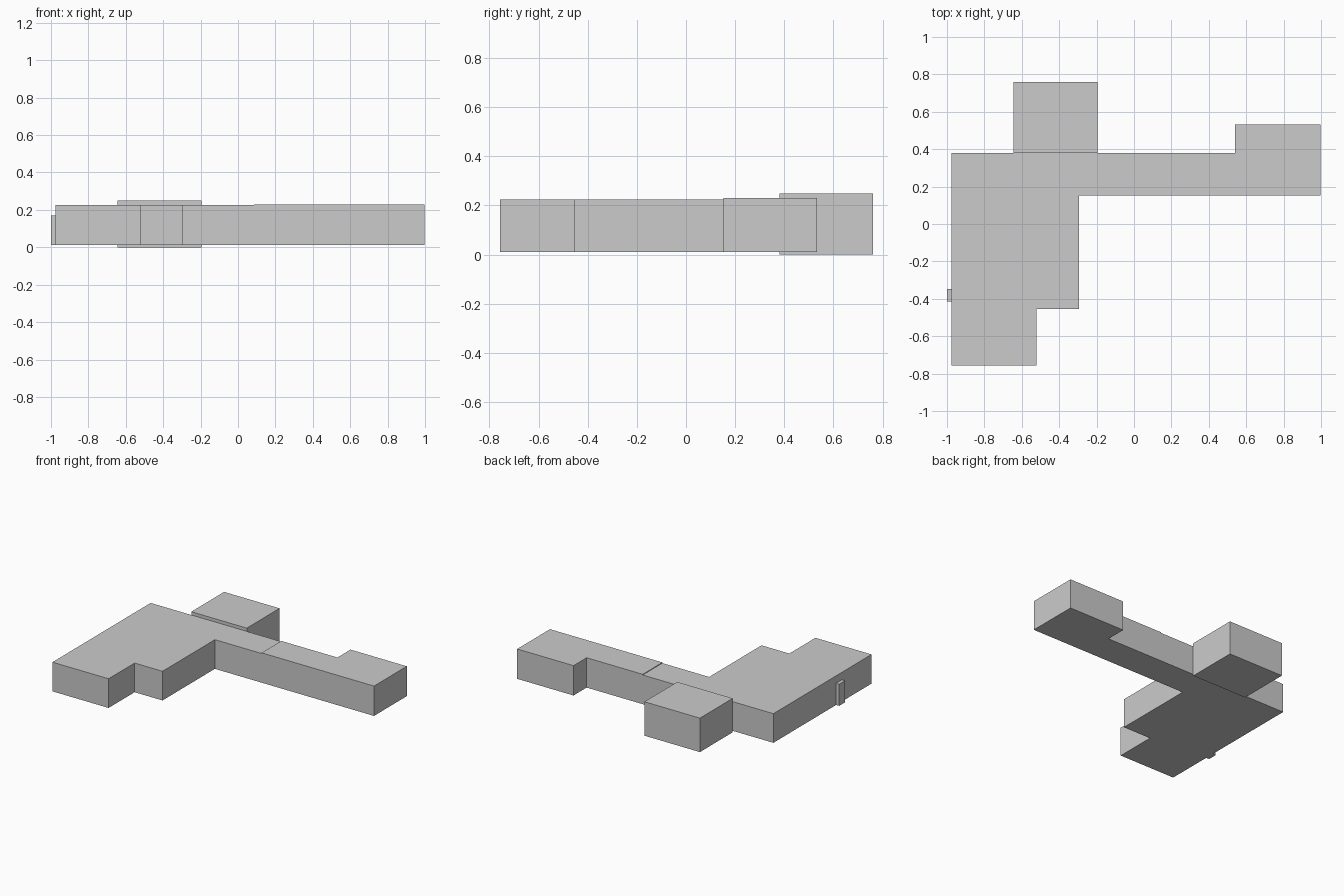
import bpy
import bmesh

if "Cube" in bpy.data.objects:
    bpy.data.objects.remove(bpy.data.objects["Cube"])


def prism(name, outline, z0, z1):
    """Extrude a counter-clockwise footprint from z0 to z1."""
    bm = bmesh.new()
    base = bm.faces.new([bm.verts.new((x, y, z0)) for x, y in outline])
    top = bmesh.ops.extrude_face_region(bm, geom=[base])["geom"]
    verts = [g for g in top if isinstance(g, bmesh.types.BMVert)]
    bmesh.ops.translate(bm, verts=verts, vec=(0, 0, z1 - z0))
    bmesh.ops.recalc_face_normals(bm, faces=bm.faces)
    mesh = bpy.data.meshes.new(name)
    bm.to_mesh(mesh)
    bm.free()
    obj = bpy.data.objects.new(name, mesh)
    bpy.context.collection.objects.link(obj)
    return obj


def rect(x0, x1, y0, y1):
    return [(x0, y0), (x1, y0), (x1, y1), (x0, y1)]


def building(name, outline, z0, seam, z1):
    """Walls with a flush roof slab on top."""
    prism(name + "_walls", outline, z0, seam)
    prism(name + "_roof", outline, seam, z1)


# Stepped main wing
main = [(-0.975, -0.757), (-0.52, -0.757), (-0.52, -0.455), (-0.294, -0.455),
        (-0.294, 0.152), (0.085, 0.152), (0.085, 0.38), (-0.975, 0.38)]
building("main_wing", main, 0.011, 0.213, 0.225)

# Long side wing with its wider end, slightly taller
side = [(0.085, 0.152), (0.997, 0.152), (0.997, 0.532), (0.54, 0.532),
        (0.54, 0.38), (0.085, 0.38)]
building("side_wing", side, 0.011, 0.218, 0.23)

# Taller rear block
building("rear_block", rect(-0.645, -0.195, 0.38, 0.76), 0.0, 0.215, 0.249)

# Small door box on the left wall
prism("side_door", rect(-1.0, -0.97, -0.415, -0.347), 0.011, 0.17)
